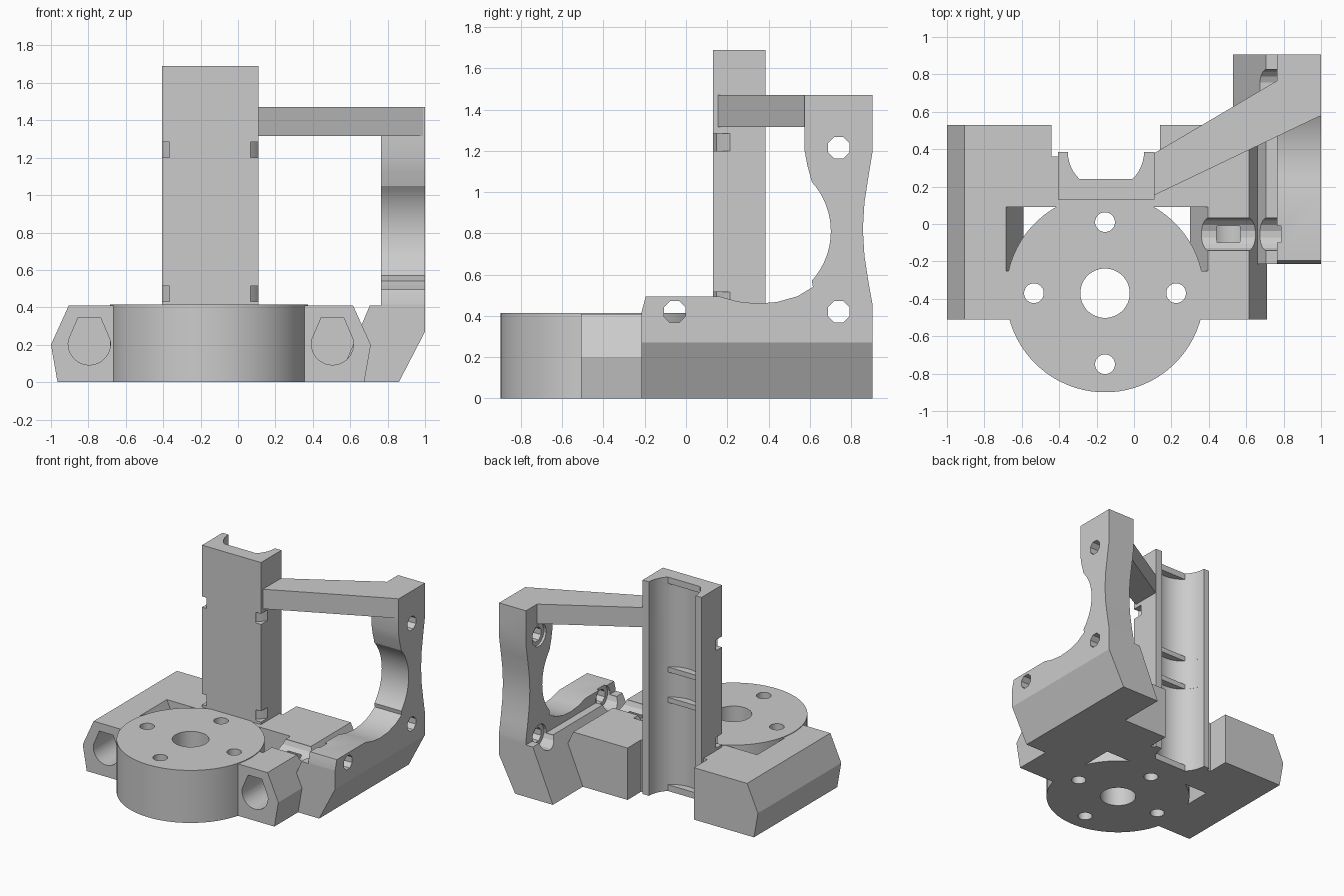
import bpy, bmesh, math
from mathutils import Vector

if "Cube" in bpy.data.objects:
    bpy.data.objects.remove(bpy.data.objects["Cube"])

grey = bpy.data.materials.new("plain grey")
grey.diffuse_color = (0.6, 0.6, 0.6, 1)
grey.use_nodes = True
grey.node_tree.nodes["Principled BSDF"].inputs["Base Color"].default_value = grey.diffuse_color

def prism(name, pts, axis, a, b):
    """Extrude a 2D profile along an axis: x takes (y,z), y takes (x,z), z takes (x,y)."""
    place = {'x': lambda u, v, w: (w, u, v),
             'y': lambda u, v, w: (u, w, v),
             'z': lambda u, v, w: (u, v, w)}[axis]
    bm = bmesh.new()
    face = bm.faces.new([bm.verts.new(place(u, v, a)) for u, v in pts])
    ext = bmesh.ops.extrude_face_region(bm, geom=[face])
    new = [g for g in ext['geom'] if isinstance(g, bmesh.types.BMVert)]
    bmesh.ops.translate(bm, verts=new, vec=Vector(place(0, 0, b - a)))
    bmesh.ops.recalc_face_normals(bm, faces=bm.faces)
    me = bpy.data.meshes.new(name)
    bm.to_mesh(me)
    bm.free()
    me.materials.append(grey)
    ob = bpy.data.objects.new(name, me)
    bpy.context.collection.objects.link(ob)
    return ob

def arc(cu, cv, r, d0, d1, n):
    return [(cu + r * math.cos(math.radians(d0 + (d1 - d0) * i / n)),
             cv + r * math.sin(math.radians(d0 + (d1 - d0) * i / n))) for i in range(n + 1)]

def circle(cu, cv, r, n=32):
    off = 180 / n
    return arc(cu, cv, r, off, 360 + off, n)[:-1]

def rect(u0, v0, u1, v1):
    return [(u0, v0), (u1, v0), (u1, v1), (u0, v1)]

def combine(ob, other, op):
    m = ob.modifiers.new("b", 'BOOLEAN')
    m.operation, m.object, m.solver = op, other, 'EXACT'
    bpy.context.view_layer.objects.active = ob
    bpy.ops.object.modifier_apply(modifier="b")
    bpy.data.objects.remove(other)

def add(ob, *args):
    combine(ob, prism("piece", *args), 'UNION')

def cut(ob, *args):
    combine(ob, prism("cutter", *args), 'DIFFERENCE')

CX, CY, TOP = -0.15, -0.37, 0.41

# round flange with a centre bore and four screw holes
flange = prism("nut_flange", circle(CX - 0.005, CY, 0.53, 72), 'z', 0, 0.415)
cut(flange, circle(CX - 0.005, CY, 0.132, 40), 'z', -0.1, 0.6)
for i in range(4):
    a = i * math.pi / 2
    cut(flange, circle(CX - 0.005 + 0.38 * math.cos(a), CY + 0.38 * math.sin(a), 0.053, 20), 'z', -0.1, 0.6)

# two hexagonal rod sockets, filled in toward the flange and the column
SCREWS = [(-0.055, 0.42), (0.74, 0.42), (0.74, 1.215)]
for side, name in ((-1, "left_rod_socket"), (1, "right_rod_socket")):
    c = -0.145 + side * 0.65
    hexagon = [(c - 0.17, 0), (c + 0.17, 0), (c + 0.205, 0.2), (c + 0.11, TOP),
               (c - 0.11, TOP), (c - 0.205, 0.2)]
    socket = prism(name, hexagon, 'y', -0.51, 0.53)
    x0, x1 = sorted((c, -0.15 + side * 0.29))
    add(socket, rect(x0, 0.09, x1, 0.53), 'z', 0, TOP)
    x0, x1 = sorted((c, -0.15 + side * 0.40))
    add(socket, rect(x0, -0.51, x1, -0.25), 'z', 0, TOP)
    bore = arc(c, 0.205, 0.113, 170, 370, 20) + [(c + 0.06, 0.345), (c - 0.06, 0.345)]
    cut(socket, bore, 'y', -0.6, 0.42)
    if side > 0:
        cut(socket, circle(*SCREWS[0], 0.088, 16), 'x', 0.355, 0.8)
    # trim the wall that would enter the flange
    cut(socket, circle(CX - 0.005, CY, 0.5, 72), 'z', -0.1, 0.6)

# upright bearing column with rear groove, thin stops and tie notches
column = prism("bearing_column", rect(-0.405, 0.13, 0.11, 0.385), 'z', 0, 1.69)
add(column, rect(-0.44, 0.09, 0.14, 0.36), 'z', 0, TOP)
BY = 0.387
chord = math.degrees(math.asin((BY - 0.24) / 0.204))
cut(column, arc(CX, BY, 0.204, -chord, 180 + chord, 36), 'z', -0.1, 1.8)
for z0, z1 in ((0.05, 0.70), (0.74, 0.94), (0.98, 1.64)):
    cut(column, circle(CX, BY, 0.204, 48), 'z', z0, z1)
for z in (0.43, 1.2):
    for s in (-1, 1):
        d = (230, 190) if s < 0 else (350, 310)
        inner = arc(CX, BY, 0.313, d[0], d[1], 12)
        outer = arc(CX, BY, 0.6, d[1], d[0], 2)
        cut(column, inner + outer, 'z', z, z + 0.085)

# motor plate: leaning foot, curved upright and diagonal arm
mount = prism("motor_mount", [(0.53, 0), (0.86, 0), (1, 0.27), (1, TOP), (0.705, TOP)], 'y', -0.215, 0.905)
plate = [(-0.215, 0.30), (0.905, 0.30), (0.905, 0.45), (0.885, 0.56), (0.865, 0.69),
         (0.857, 0.82), (0.865, 0.95), (0.885, 1.08), (0.905, 1.2), (0.905, 1.47),
         (0.575, 1.47), (0.575, 1.2), (0.588, 1.13)]
plate += arc(0.345, 0.81, 0.357, 42, -42, 16)
plate += [(0.615, 0.54), (0.54, 0.495), (0.44, 0.467), (0.345, 0.46), (0.25, 0.47),
          (0.16, 0.495), (-0.195, 0.495), (-0.215, 0.42)]
add(mount, plate, 'x', 0.765, 1)
add(mount, [(0.08, 0.14), (1, 0.58), (1, 0.905), (0.08, 0.362)], 'z', 1.315, 1.47)
for y, z in SCREWS:
    cut(mount, circle(y, z, 0.057, 8), 'x', 0.6, 1.1)
    cut(mount, circle(y, z, 0.088, 16), 'x', 0.5, 0.785)

for ob in bpy.context.collection.objects:
    bpy.ops.object.select_all(action='DESELECT')
    ob.select_set(True)
    bpy.context.view_layer.objects.active = ob
    bpy.ops.object.shade_smooth_by_angle(angle=math.radians(20))
